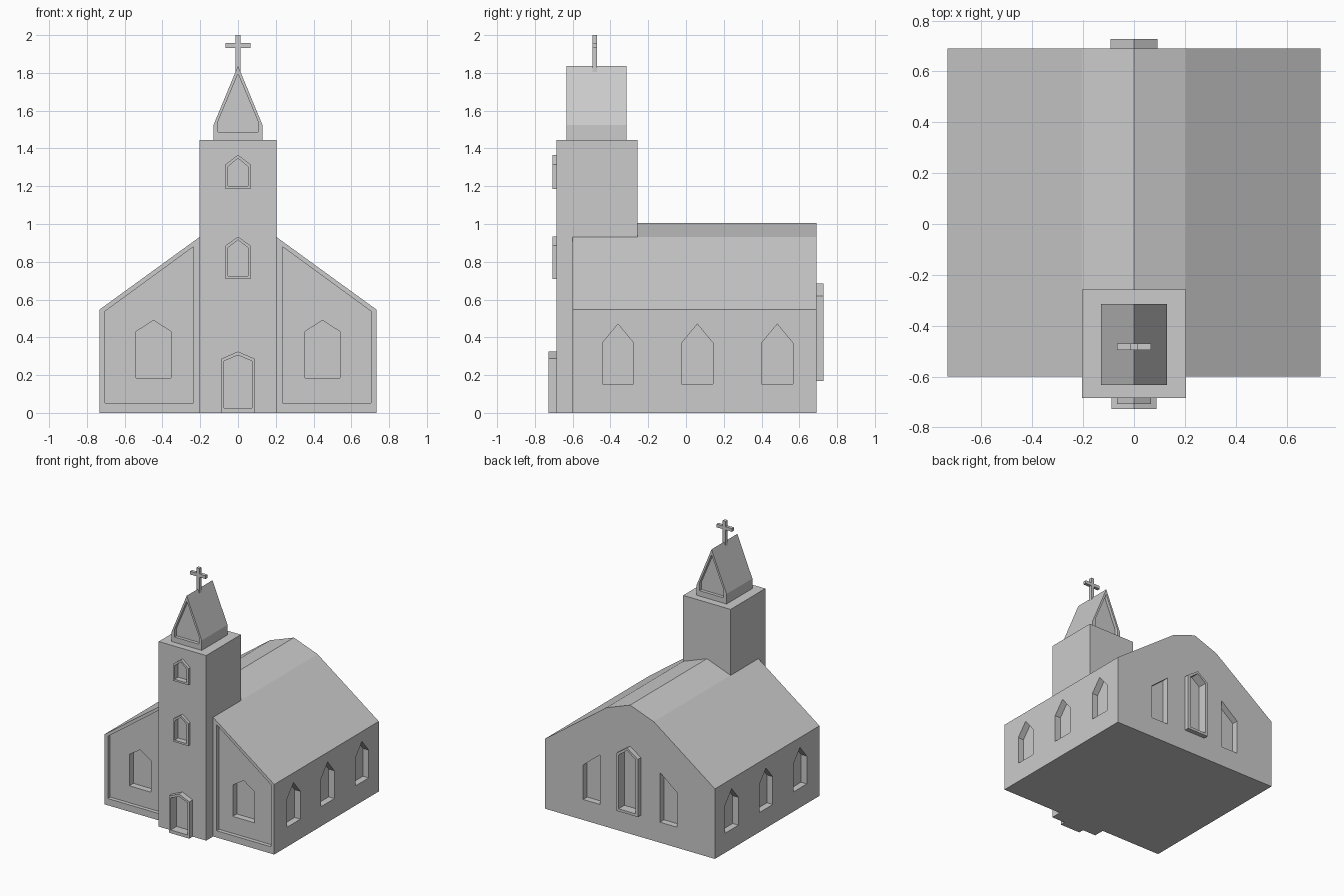
import bpy, bmesh

if "Cube" in bpy.data.objects:
    bpy.data.objects.remove(bpy.data.objects["Cube"])


def prism(name, profile, axis, lo, hi):
    """Extrude a closed 2D profile (across, z) along the x or y axis."""
    bm = bmesh.new()
    put = (lambda a, z, d: (a, d, z)) if axis == 'Y' else (lambda a, z, d: (d, a, z))
    face = bm.faces.new([bm.verts.new(put(a, z, lo)) for a, z in profile])
    ext = bmesh.ops.extrude_face_region(bm, geom=[face])
    move = hi - lo
    vec = (0, move, 0) if axis == 'Y' else (move, 0, 0)
    bmesh.ops.translate(bm, vec=vec, verts=[v for v in ext['geom'] if isinstance(v, bmesh.types.BMVert)])
    bmesh.ops.recalc_face_normals(bm, faces=bm.faces)
    mesh = bpy.data.meshes.new(name)
    bm.to_mesh(mesh)
    bm.free()
    ob = bpy.data.objects.new(name, mesh)
    bpy.context.collection.objects.link(ob)
    return ob


def arch(c, w, z0, z1, z2):
    """Pointed opening: centre, half width, sill, shoulder, peak."""
    return [(c - w, z0), (c + w, z0), (c + w, z1), (c, z2), (c - w, z1)]


def flip(profile, s):
    return [(a * s, z) for a, z in profile]


def rect(w, z0, z1):
    return [(-w, z0), (w, z0), (w, z1), (-w, z1)]


def cut(targets, profile, axis, lo, hi):
    cutter = prism("cutter", profile, axis, lo, hi)
    cutter.hide_render = True
    for t in targets:
        mod = t.modifiers.new("recess", 'BOOLEAN')
        mod.operation = 'DIFFERENCE'
        mod.solver = 'EXACT'
        mod.object = cutter
        bpy.context.view_layer.objects.active = t
        bpy.ops.object.modifier_apply(modifier=mod.name)
    bpy.data.objects.remove(cutter)


# Main hall with its kinked gable roof
W, FRONT, BACK = 0.733, -0.6, 0.69
hall = prism("hall", [(-W, 0), (W, 0), (W, 0.547), (0.205, 0.93), (0, 1.005),
                      (-0.205, 0.93), (-W, 0.547)], 'Y', FRONT, BACK)

for s in (-1, 1):
    # Sunken front panels and their windows
    panel = [(0.235, 0.053), (0.705, 0.053), (0.705, 0.537), (0.235, 0.88)]
    cut([hall], flip(panel, s), 'Y', FRONT - 0.1, FRONT + 0.03)
    cut([hall], arch(0.447 * s, 0.093, 0.185, 0.43, 0.49), 'Y', FRONT - 0.1, FRONT + 0.08)
    # Side windows
    for y in (-0.36, 0.06, 0.483):
        cut([hall], arch(y, 0.083, 0.153, 0.37, 0.47), 'X', *sorted((s * (W + 0.1), s * (W - 0.05))))
    # Slant-topped back windows
    slant = [(0.258, 0.16), (0.405, 0.16), (0.405, 0.43), (0.258, 0.548)]
    cut([hall], flip(slant, s), 'Y', BACK - 0.05, BACK + 0.1)

# Framed back window
back_frame = prism("back_window_frame", arch(0, 0.093, 0.17, 0.62, 0.685), 'Y', BACK, 0.727)
cut([hall, back_frame], arch(0, 0.073, 0.19, 0.61, 0.665), 'Y', BACK - 0.035, 0.8)

# Tower
TF = -0.685
tower = prism("tower", rect(0.205, 0, 1.445), 'Y', TF, -0.258)

# Framed door and tower windows: outer arch, inner arch, frame front, recess floor
openings = {
    "door_frame": ((0.088, 0, 0.287, 0.325), (0.073, 0.025, 0.275, 0.305), -0.727, TF + 0.03),
    "lower_window_frame": ((0.067, 0.71, 0.885, 0.933), (0.052, 0.725, 0.875, 0.915), -0.708, TF + 0.02),
    "upper_window_frame": ((0.067, 1.185, 1.315, 1.366), (0.052, 1.2, 1.305, 1.348), -0.708, TF + 0.02),
}
for name, (outer, inner, front, floor) in openings.items():
    frame = prism(name, arch(0, *outer), 'Y', front, TF)
    cut([tower, frame], arch(0, *inner), 'Y', front - 0.1, floor)

# Steeple with a sunken panel on both gables
S0, S1 = -0.633, -0.315
steeple = prism("steeple", arch(0, 0.13, 1.445, 1.523, 1.837), 'Y', S0, S1)
gable = arch(0, 0.105, 1.487, 1.545, 1.795)
cut([steeple], gable, 'Y', S0 - 0.1, S0 + 0.025)
cut([steeple], gable, 'Y', S1 - 0.025, S1 + 0.1)

# Cross
half = [(0.013, 1.8), (0.013, 1.933), (0.067, 1.933), (0.067, 1.958), (0.013, 1.958), (0.013, 2.0)]
prism("cross", half + flip(half, -1)[::-1], 'Y', -0.495, -0.47)
